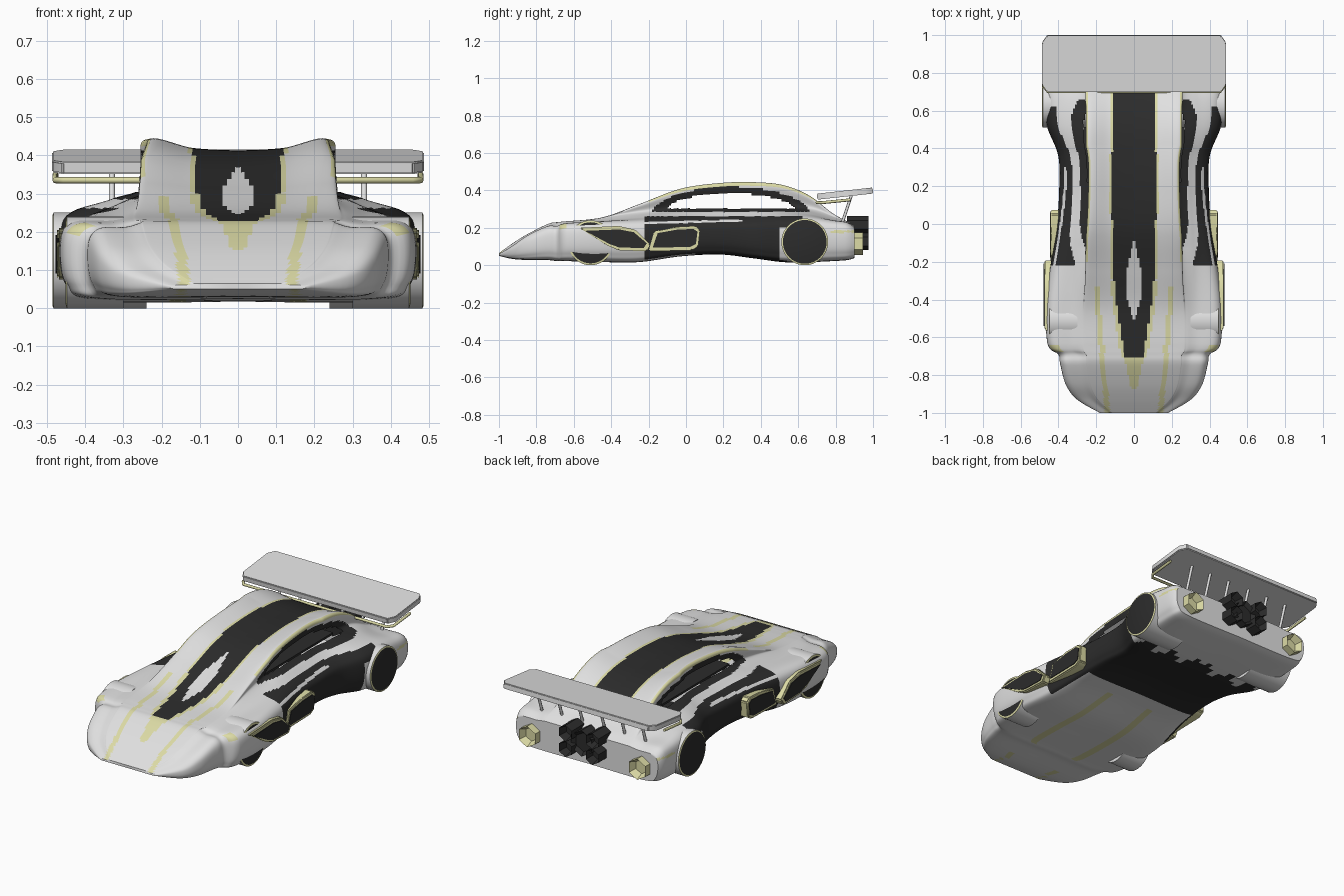
import bpy, bmesh, math
from mathutils import Matrix, Vector

cube = bpy.data.objects.get("Cube")
if cube:
    bpy.data.objects.remove(cube)


def material(name, color):
    m = bpy.data.materials.new(name)
    m.use_nodes = True
    m.diffuse_color = (*color, 1)
    m.node_tree.nodes["Principled BSDF"].inputs["Base Color"].default_value = (*color, 1)
    return m


WHITE = material("white paint", (0.75, 0.75, 0.75))
DARK = material("black trim", (0.025, 0.025, 0.025))
YELLOW = material("pale yellow", (0.72, 0.71, 0.38))


def finish(name, bm, mats, mirror=False, angle=35):
    bmesh.ops.recalc_face_normals(bm, faces=bm.faces)
    mesh = bpy.data.meshes.new(name)
    bm.to_mesh(mesh)
    bm.free()
    for m in mats:
        mesh.materials.append(m)
    ob = bpy.data.objects.new(name, mesh)
    bpy.context.collection.objects.link(ob)
    bpy.ops.object.select_all(action="DESELECT")
    ob.select_set(True)
    bpy.context.view_layer.objects.active = ob
    bpy.ops.object.shade_smooth_by_angle(angle=math.radians(angle))
    if mirror:
        mod = ob.modifiers.new("mirror", "MIRROR")
        mod.merge_threshold = 0.0005
    return ob


def spline(rows, i, t):
    """Catmull-Rom value between rows i and i + 1."""
    p = [rows[max(0, min(len(rows) - 1, i + k))] for k in (-1, 0, 1, 2)]
    return [b + t * ((c - a) / 2 + t * (a - 2.5 * b + 2 * c - d / 2 + t * (1.5 * (b - c) + (d - a) / 2)))
            for a, b, c, d in zip(*p)]


# Body stations: y, half width, bottom, shoulder, centre top, roof edge rise
STATIONS = [
    (-1, .18, .05, .06, .065, 0), (-.93, .30, .035, .10, .115, 0),
    (-.85, .36, .03, .155, .165, 0), (-.74, .39, .03, .205, .22, 0),
    (-.69, .40, .025, .205, .23, 0), (-.64, .455, .025, .22, .235, 0),
    (-.45, .465, .02, .23, .255, 0), (-.25, .445, .02, .235, .315, .01),
    (-.03, .41, .05, .24, .385, .02), (.18, .395, .06, .235, .41, .025),
    (.36, .40, .04, .24, .41, .03), (.52, .46, .02, .25, .395, .03),
    (.66, .47, .02, .25, .35, .02), (.78, .47, .025, .235, .27, .01),
    (.86, .465, .03, .225, .235, 0), (.9, .45, .04, .2, .21, 0)]
SUB = 10


def section(w, zb, zs, zt, fin):
    """Half outline from the keel, round the side, to the roof centre."""
    c = min(.25, .6 * w)
    gap, h, rise = .93 * w - c, zs - zb, zt - zs
    k = max(0, min(1, rise / .12))
    pts = [(0, zb), (.8 * w, zb), (.97 * w, zb + .2 * h), (w, zs - .25 * h), (.93 * w, zs),
           (c + .45 * gap, zs + .25 * rise),
           (c + .2 * gap * (1 - k) - .01 * k, zs + (.85 - .35 * k) * rise),
           (c, zt + fin), (c / 2, zt + .25 * fin), (0, zt)]
    return [spline(pts, i, j / SUB) for i in range(9) for j in range(SUB)] + [pts[-1]]


def lens(y, z, reach, low, high):
    """True inside the arched side window shape."""
    s = 1 - ((y - .24) / reach) ** 2
    return s > 0 and low < z < low + (high - low) * s ** .6


def paint(u, x, y, z):
    # hood and roof stripes
    if y < -.33 and u > 4 and abs(x - .14 - .09 * (y + 1)) < .014:
        return 2
    if u > 7 or (u > 6 and y < -.3):
        if -.71 < y < .72:
            half = .115 - .07 * max(0, (-.15 - y) / .56) ** 1.5
            if x < .036 * min(1, (y + .52) / .12, (-.07 - y) / .17):
                return 0
            if x < half:
                return 1
            if x < half + (.022 if y < -.3 else .012):
                return 2
        elif -.87 < y < -.7 and x < .05 * (y + .95) / .24:
            return 2
    # roof edge and window surround
    if 6.8 < u < 7.15 and -.2 < y < .7:
        return 2
    if 5 < u < 7 and lens(y, z, .42, .285, .42):
        return 1
    # underside
    if u < 1.3:
        if .05 < y < .55 + .05 * math.sin(x * 40):
            return 1
        return 2 if y < 0 and abs(x - .15) < .01 else 0
    # dark flanks with pale streaks
    if u < 5.3 and -.22 < y < .5 + .12 * (z > .2) and z < .262:
        return 0 if abs(z - .232 - .02 * y) < .006 and y < .3 else 1
    if 3.4 < u < 4.3 and -.675 < y < -.64:
        return 2
    if y > .77 and u < 4 and abs(z - .18) < .006:
        return 2
    return 0


# Body shell, half lofted and mirrored, with open side windows
bm = bmesh.new()
rings = []
for i in range(len(STATIONS) - 1):
    n = max(3, round((STATIONS[i + 1][0] - STATIONS[i][0]) / .01))
    for j in range(n + (i == len(STATIONS) - 2)):
        y, *dims = spline(STATIONS, i, j / n)
        rings.append([bm.verts.new((max(0, x), y, z)) for x, z in section(*dims)])
for a, b in zip(rings, rings[1:]):
    for j in range(len(a) - 1):
        mid = (a[j].co + a[j + 1].co + b[j].co + b[j + 1].co) / 4
        u = (j + .5) / SUB
        if 5 < u < 7 and lens(mid.y, mid.z, .34, .303, .385):
            continue
        f = bm.faces.new((a[j], a[j + 1], b[j + 1], b[j]))
        f.material_index = paint(u, *mid)
bm.faces.new(rings[0])
bm.faces.new(rings[-1])
finish("body_shell", bm, [WHITE, DARK, YELLOW], mirror=True, angle=50)


def prism(name, pts, axis, lo, hi, mat, mirror=False, bevel=0):
    """Extrude a 2D outline along an axis (x: yz outline, z: xy outline)."""
    bm = bmesh.new()
    place = (lambda p, d: (d, *p)) if axis == "x" else (lambda p, d: (*p, d))
    ends = [[bm.verts.new(place(p, d)) for p in pts] for d in (lo, hi)]
    for e in ends:
        bm.faces.new(e)
    for k in range(len(pts)):
        m = (k + 1) % len(pts)
        bm.faces.new((ends[0][k], ends[0][m], ends[1][m], ends[1][k]))
    if bevel:
        bmesh.ops.bevel(bm, geom=bm.edges[:], offset=bevel, segments=2, affect="EDGES")
    return finish(name, bm, [mat], mirror)


def scaled(pts, f):
    cy, cz = (sum(v) / len(pts) for v in zip(*pts))
    return [(cy + (y - cy) * (1 - (1 - f) * .5), cz + (z - cz) * f) for y, z in pts]


# Cabin floor seen through the windows
prism("cabin_floor", [(-.22, -.08), (.22, -.08), (.22, .55), (-.22, .55)], "z", .285, .297, DARK)

# Side pods: pale rim with dark panel
front_pod = [(-.57, .20), (-.42, .105), (-.36, .08), (-.21, .075), (-.19, .11), (-.27, .19), (-.36, .21)]
side_pod = [(-.2, .075), (.03, .08), (.065, .1), (.075, .19), (.05, .21), (-.05, .205), (-.17, .18)]
for name, pts, x in (("front_pod", front_pod, .474), ("side_intake", side_pod, .442)):
    prism(name + "_rim", pts, "x", .36, x, YELLOW, True, .006)
    prism(name + "_panel", scaled(pts, .74), "x", .36, x + .004, DARK, True)


def round_part(name, loc, r, lo, hi, sides, mats, axis, inset, sink, mirror=True):
    """Cylinder along an axis whose outer cap is inset and pushed along it."""
    bm = bmesh.new()
    bmesh.ops.create_cone(bm, cap_ends=True, segments=sides, radius1=r, radius2=r, depth=hi - lo)
    cap = max(bm.faces, key=lambda f: f.calc_center_median().z)
    bmesh.ops.inset_region(bm, faces=[cap], thickness=inset)
    for f in bm.faces:
        f.material_index = 0
    for e in cap.edges:
        for f in e.link_faces:
            f.material_index = 1
    cap.material_index = 2
    for v in cap.verts:
        v.co.z += sink
    turn = Matrix.Rotation(math.pi / 2, 4, "Y") if axis == "x" else Matrix.Rotation(-math.pi / 2, 4, "X")
    along = Vector((1, 0, 0)) if axis == "x" else Vector((0, 1, 0))
    bm.transform(Matrix.Translation(Vector(loc) + along * (lo + hi) / 2) @ turn)
    return finish(name, bm, mats, mirror)


# Wheels
round_part("rear_wheel", (0, .635, .125), .125, .24, .483, 40, [WHITE, YELLOW, DARK], "x", .008, .003)
round_part("front_wheel", (0, -.51, .12), .12, .30, .448, 40, [WHITE, YELLOW, DARK], "x", .01, .003)

# Rear lamps, exhaust cluster and hub
round_part("rear_lamp", (.35, 0, .115), .06, .87, .945, 6, [YELLOW] * 3, "y", .02, -.04)
for level, z in (("lower", .127), ("upper", .217)):
    round_part(level + "_exhaust", (.085, 0, z), .046, .86, .975, 6, [DARK] * 3, "y", .014, -.05)
round_part("exhaust_hub", (0, 0, .172), .075, .86, .95, 6, [DARK] * 3, "y", .02, -.02, False)

# Rear wing, tilted up toward the back
wing = prism("rear_wing", [(sx * x, sy * y) for sx, sy, corner in
             ((1, -1, 0), (1, 1, 1), (-1, 1, 0), (-1, -1, 1))
             for x, y in (((.46, .15), (.487, .11)) if not corner else ((.487, .11), (.46, .15)))],
             "z", -.016, .016, WHITE, bevel=.004)
wing.location = (0, .85, .383)
wing.rotation_euler.x = .11


def rod(name, pts, radius, mat):
    curve = bpy.data.curves.new(name, "CURVE")
    curve.dimensions = "3D"
    curve.bevel_depth = radius
    curve.bevel_resolution = 2
    curve.use_fill_caps = True
    s = curve.splines.new("POLY")
    s.points.add(len(pts) - 1)
    for p, co in zip(s.points, pts):
        p.co = (*co, 1)
    curve.materials.append(mat)
    bpy.context.collection.objects.link(bpy.data.objects.new(name, curve))


# Wing trim rail and struts
half = [(.478, .88, .35), (.478, .73, .335), (.455, .7, .335)]
rod("wing_trim", half + [(-x, y, z) for x, y, z in reversed(half)], .008, YELLOW)
for side in (-1, 1):
    for k, x in enumerate((.07, .2, .33)):
        rod(f"wing_strut_{'left' if side > 0 else 'right'}_{k + 1}",
            [(side * x, .83, .21), (side * x, .885, .375)], .008, WHITE)
